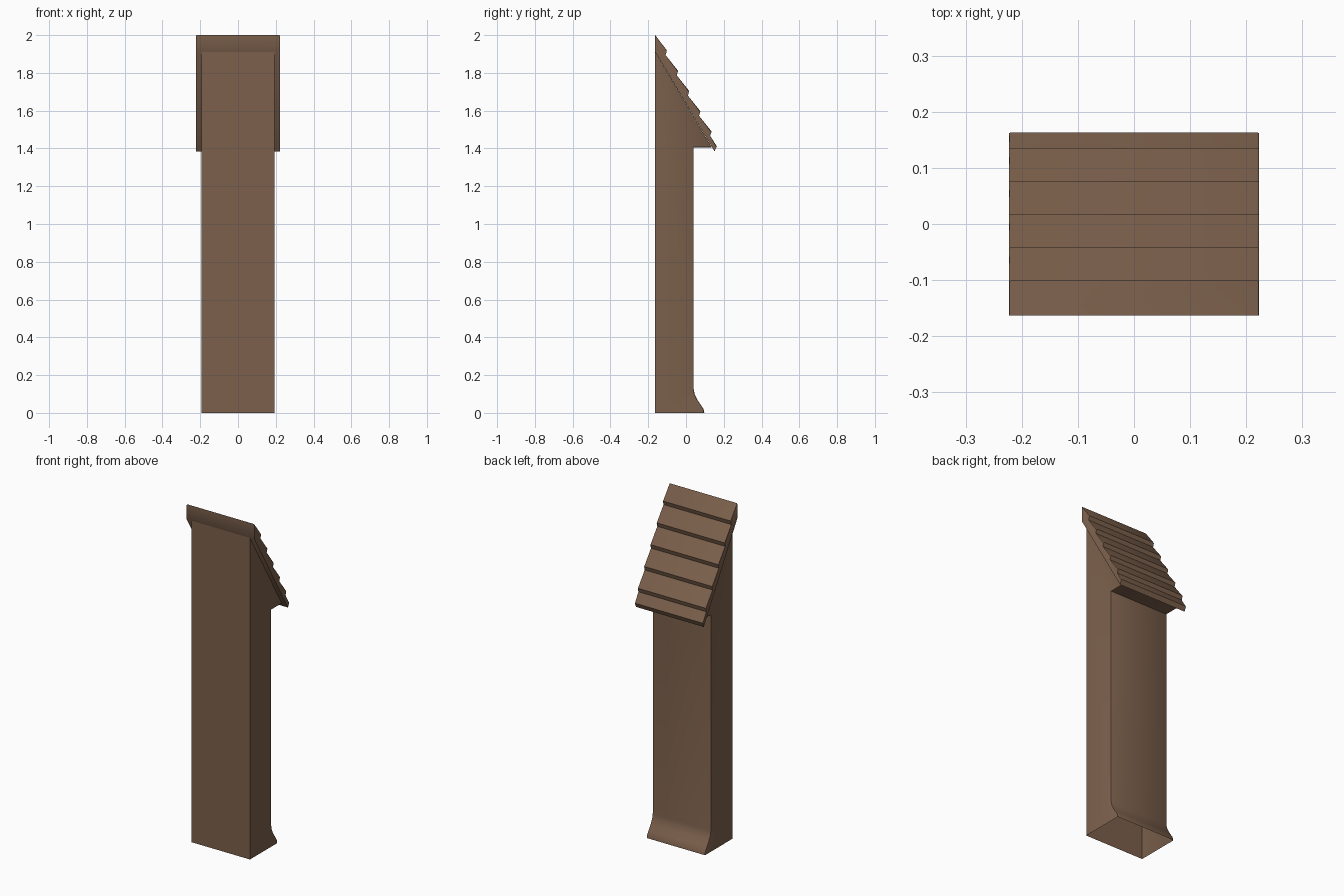
import bpy
import bmesh
import math

if "Cube" in bpy.data.objects:
    bpy.data.objects.remove(bpy.data.objects["Cube"])

brown = bpy.data.materials.new("warm brown")
brown.diffuse_color = (0.2, 0.117, 0.072, 1)
brown.use_nodes = True
brown.node_tree.nodes["Principled BSDF"].inputs["Base Color"].default_value = brown.diffuse_color


def prism(name, profile, half_width, bevel, soft_edge, drop_face):
    """Extrude a y-z profile along x, soften chosen rim edges, drop open faces."""
    bm = bmesh.new()
    face = bm.faces.new([bm.verts.new((-half_width, y, z)) for y, z in profile])
    ext = bmesh.ops.extrude_face_region(bm, geom=[face])
    for v in ext["geom"]:
        if isinstance(v, bmesh.types.BMVert):
            v.co.x = half_width
    bmesh.ops.recalc_face_normals(bm, faces=bm.faces[:])
    bm.normal_update()
    bmesh.ops.delete(bm, geom=[f for f in bm.faces if drop_face(f)], context='FACES_ONLY')
    rim = [e for e in bm.edges
           if abs(e.verts[0].co.x - e.verts[1].co.x) < 1e-5
           and len(e.link_faces) == 2 and soft_edge(e)]
    bmesh.ops.bevel(bm, geom=rim, offset=bevel, segments=2, profile=0.5,
                    affect='EDGES', clamp_overlap=True)
    mesh = bpy.data.meshes.new(name)
    bm.to_mesh(mesh)
    bm.free()
    mesh.materials.append(brown)
    obj = bpy.data.objects.new(name, mesh)
    bpy.context.collection.objects.link(obj)
    bpy.context.view_layer.objects.active = obj
    obj.select_set(True)
    bpy.ops.object.shade_smooth_by_angle(angle=math.radians(32))
    obj.select_set(False)
    return obj


FRONT = -0.163

# Post: hollow shaft with a flared foot and an overhanging sloped head
post_profile = [
    (FRONT, 0), (0.097, 0), (0.093, 0.02), (0.08, 0.04), (0.06, 0.07),
    (0.047, 0.095), (0.041, 0.125), (0.041, 1.405), (0.137, 1.405), (FRONT, 1.91),
]
prism("post", post_profile, 0.193, 0.007,
      lambda e: all(v.co.y > 0.03 for v in e.verts),
      lambda f: f.normal.z < -0.95 and f.calc_center_median().z < 0.01
      or 0.2 < f.normal.z < 0.95 and f.calc_center_median().z > 1.5)

# Roof: sloping slab whose upper side steps down in overlapping boards
roof_profile = [(FRONT, 1.91), (FRONT, 2.0)]
for i in range(5):
    y, z = -0.101 + 0.059 * i, 1.918 - 0.107 * i
    roof_profile += [(y, z), (y - 0.007, z - 0.024)]
roof_profile += [(0.163, 1.412), (0.151, 1.385)]
prism("stepped_roof", roof_profile, 0.223, 0.004,
      lambda e: sum(f.normal.z for f in e.link_faces) > 0.2,
      lambda f: False)
